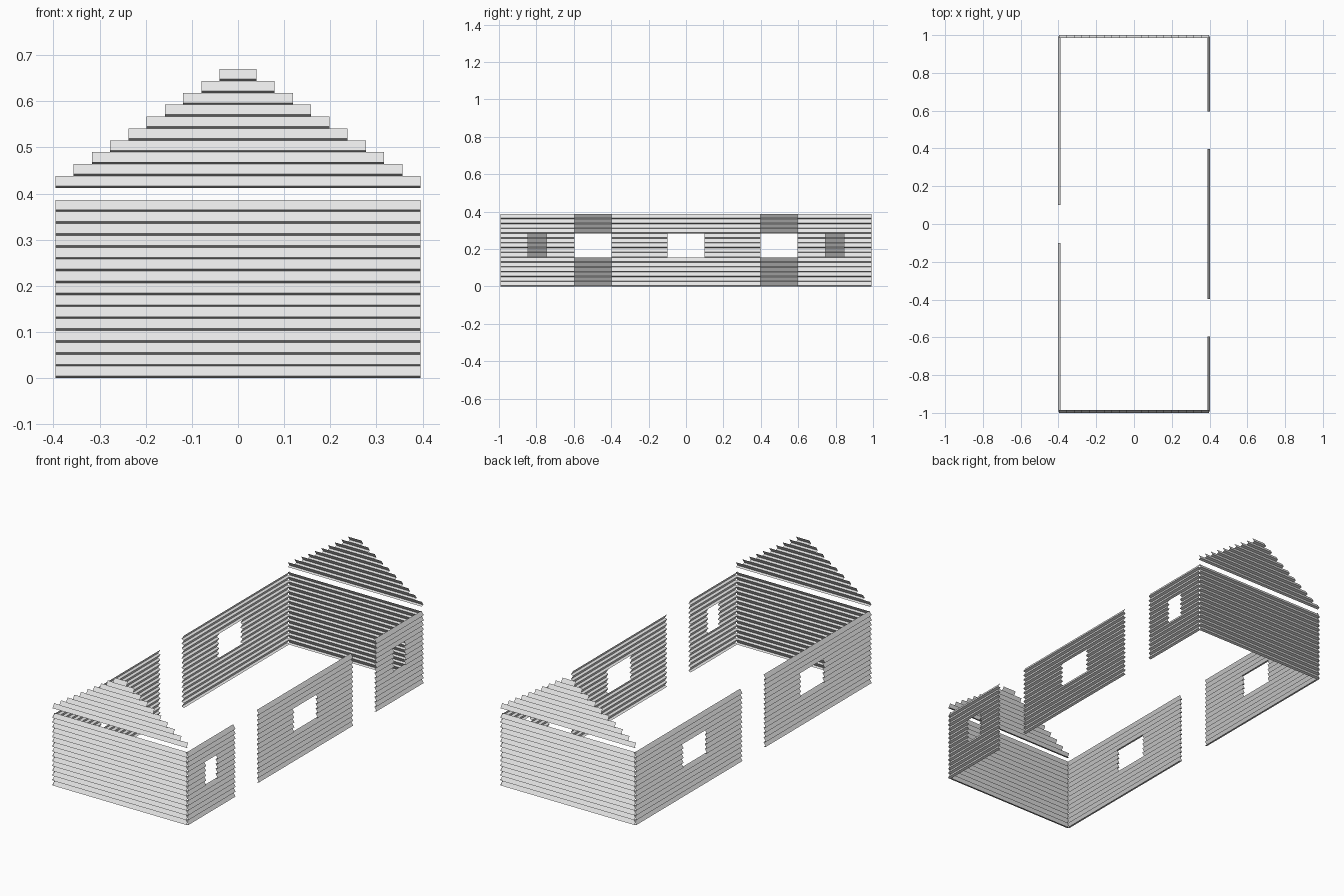
import bpy
import bmesh
from math import radians
from mathutils import Matrix

cube = bpy.data.objects.get("Cube")
if cube:
    bpy.data.objects.remove(cube)

HX, HY = 0.396, 0.993       # half width and half length of the house
PITCH = 0.67 / 26           # height of one board
LIP = 0.004                 # rise of the underside lip
OUT = 0.007                 # how far a board leans either way
ROWS = 15
WINDOW_ROWS = range(6, 11)
U = HY / 10                 # layout module along the house

paint = bpy.data.materials.new("light_grey_siding")
paint.use_nodes = True
paint.diffuse_color = (0.8, 0.8, 0.8, 1)
paint.node_tree.nodes["Principled BSDF"].inputs["Base Color"].default_value = (0.8, 0.8, 0.8, 1)


def add_board(bm, row, a, b):
    """One lap board: sloping underside lip and leaning face, outside is -y."""
    z = row * PITCH
    profile = [(OUT, z), (-OUT, z + LIP), (OUT, z + PITCH)]
    left = [bm.verts.new((a, y, h)) for y, h in profile]
    right = [bm.verts.new((b, y, h)) for y, h in profile]
    for i in range(2):
        bm.faces.new((left[i], right[i], right[i + 1], left[i + 1]))


def siding(name, boards, turn, distance):
    """Panel of (row, start, end) boards, set outwards and turned about z."""
    bm = bmesh.new()
    for row, a, b in boards:
        add_board(bm, row, a, b)
    bmesh.ops.remove_doubles(bm, verts=bm.verts, dist=0.0001)
    bm.transform(Matrix.Rotation(radians(turn), 4, "Z") @ Matrix.Translation((0, -distance, 0)))
    mesh = bpy.data.meshes.new(name)
    bm.to_mesh(mesh)
    bm.free()
    mesh.materials.append(paint)
    obj = bpy.data.objects.new(name, mesh)
    bpy.context.collection.objects.link(obj)


def window_wall(a, b, w0, w1):
    """Boards from a to b with a window opening from w0 to w1."""
    boards = []
    for row in range(ROWS):
        if row in WINDOW_ROWS:
            boards += [(row, a, w0), (row, w1, b)]
        else:
            boards += [(row, a, w0), (row, w0, w1), (row, w1, b)]
    return boards


# End walls and stepped gables
for side, turn in (("front", 0), ("back", 180)):
    siding(side + "_wall", [(r, -HX, HX) for r in range(ROWS)], turn, HY)
    gable = [(ROWS + 1 + i, -HX * (10 - i) / 10, HX * (10 - i) / 10) for i in range(10)]
    siding(side + "_gable", gable, turn, HY)

# Left side: three panels with two door gaps
for name, a, b, w0, w1 in (("front", -10, -6, -8.5, -7.5),
                           ("middle", -4, 4, -1, 1),
                           ("back", 6, 10, 7.5, 8.5)):
    siding("left_" + name + "_wall", window_wall(a * U, b * U, w0 * U, w1 * U), 90, HX)

# Right side: two panels with one door gap
for name, a, b, w0, w1 in (("back", -10, -1, -6, -4), ("front", 1, 10, 4, 6)):
    siding("right_" + name + "_wall", window_wall(a * U, b * U, w0 * U, w1 * U), -90, HX)
